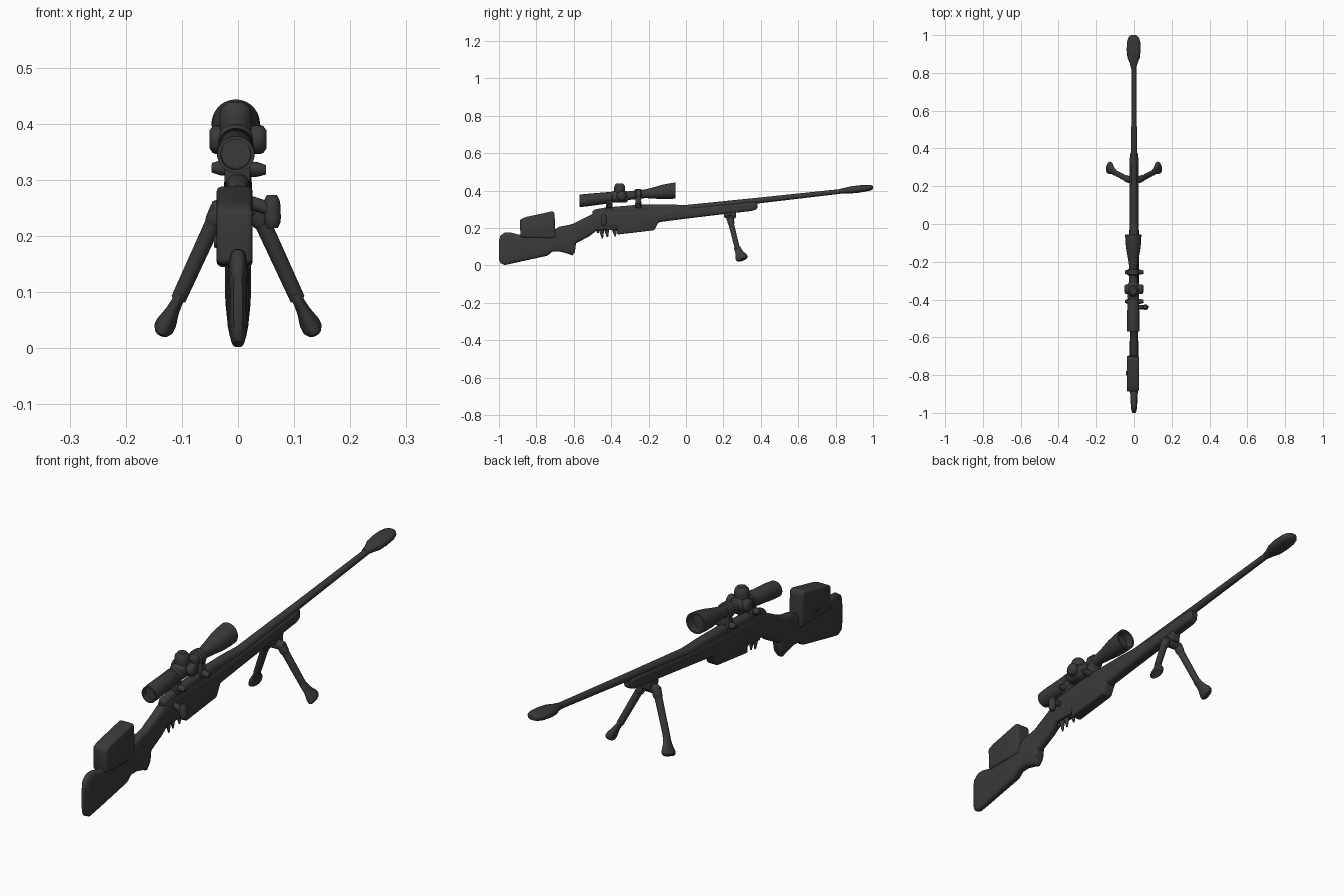
import bpy, bmesh, math
from mathutils import Vector

mat = bpy.data.materials.new("dark gunmetal")
mat.diffuse_color = (0.042, 0.042, 0.042, 1)


def finish(name, bm, angle=40):
    bmesh.ops.recalc_face_normals(bm, faces=bm.faces)
    me = bpy.data.meshes.new(name)
    bm.to_mesh(me)
    bm.free()
    me.materials.append(mat)
    me.shade_smooth()
    me.set_sharp_from_angle(angle=math.radians(angle))
    ob = bpy.data.objects.new(name, me)
    bpy.context.collection.objects.link(ob)
    return ob


def skin(name, rings, angle=40):
    bm = bmesh.new()
    loops = [[bm.verts.new(p) for p in r] for r in rings]
    n = len(loops[0])
    for a, b in zip(loops, loops[1:]):
        for i in range(n):
            bm.faces.new((a[i], a[(i + 1) % n], b[(i + 1) % n], b[i]))
    bm.faces.new(loops[0])
    bm.faces.new(loops[-1])
    return finish(name, bm, angle)


def sq(v, e):
    return math.copysign(abs(v) ** e, v)


def loft(name, stations, n=24, e=1.0, x=0.0, angle=40):
    """Stations along y: (y, z centre, half width, half height)."""
    rings = []
    for y, z, rx, rz in stations:
        rings.append([(x + rx * sq(math.cos(2 * math.pi * (i + .5) / n), e), y,
                       z + rz * sq(math.sin(2 * math.pi * (i + .5) / n), e)) for i in range(n)])
    return skin(name, rings, angle)


def rod(name, a, b, radii, n=16, flat=1.0):
    """Rod from a to b; radii = [(t, r)], flat squeezes the second axis."""
    a, b = Vector(a), Vector(b)
    d = (b - a).normalized()
    ref = Vector((0, 1, 0)) if abs(d.y) < .8 else Vector((0, 0, 1))
    s = (ref - d * ref.dot(d)).normalized()
    t = d.cross(s)
    rings = []
    for k, r in radii:
        c = a.lerp(b, k)
        rings.append([c + s * r * math.cos(2 * math.pi * i / n) + t * r * flat * math.sin(2 * math.pi * i / n)
                      for i in range(n)])
    return skin(name, rings)


def slab(name, pts, x0, x1, bevel):
    """Side profile in (y, z) extruded across x with rounded edges."""
    bm = bmesh.new()
    f = bm.faces.new([bm.verts.new((x0, y, z)) for y, z in pts])
    ext = bmesh.ops.extrude_face_region(bm, geom=[f])
    bmesh.ops.translate(bm, vec=(x1 - x0, 0, 0),
                        verts=[v for v in ext["geom"] if isinstance(v, bmesh.types.BMVert)])
    bmesh.ops.bevel(bm, geom=bm.edges[:], offset=bevel, segments=3, affect='EDGES', profile=.5)
    return finish(name, bm)


PUFF = [(0, .6), (.15, .92), (.3, 1), (.7, 1), (.85, .92), (1, .6)]


def knob(name, a, b, r, n=20, flat=1.0):
    return rod(name, a, b, [(t, k * r) for t, k in PUFF], n, flat)


# stock: (y, bottom, top, half width)
stock = [(-1.0, .03, .135, .008), (-.992, .012, .16, .013), (-.97, .002, .176, .016),
         (-.94, .008, .177, .018), (-.895, .018, .165, .02), (-.74, .052, .17, .023),
         (-.715, .073, .185, .023), (-.675, .074, .208, .023), (-.63, .062, .216, .023),
         (-.608, .053, .222, .022), (-.594, .07, .228, .022), (-.588, .118, .231, .021),
         (-.55, .138, .25, .021), (-.515, .157, .268, .022), (-.48, .185, .285, .023),
         (-.45, .195, .293, .024), (-.37, .195, .296, .025), (-.2, .2, .298, .026),
         (-.14, .232, .3, .026), (0, .25, .308, .025), (.2, .274, .326, .024),
         (.35, .291, .341, .023), (.372, .298, .341, .02), (.382, .308, .338, .013)]
loft("stock", [(y, (a + b) / 2, w, (b - a) / 2) for y, a, b, w in stock], 28, .55)

# adjustable cheek rest straddling the stock
slab("cheek_rest", [(-.885, .15), (-.888, .245), (-.86, .258), (-.712, .29), (-.703, .28), (-.697, .145)],
     -.038, .026, .009)
rod("cheek_rest_screw", (-.036, -.79, .19), (-.043, -.79, .19), [(0, .012), (1, .01)])

# receiver, magazine, bolt
loft("receiver", [(-.5, .272, .012, .018), (-.485, .278, .018, .022), (-.43, .284, .021, .026),
                  (-.25, .294, .022, .031), (-.08, .296, .022, .03), (.02, .3, .02, .022),
                  (.1, .311, .016, .016)], 20, .75)
slab("magazine", [(-.368, .165), (-.17, .188), (-.145, .235), (-.15, .28), (-.372, .27)], -.025, .025, .008)
rod("bolt_handle", (.015, -.44, .262), (.058, -.44, .248), [(0, .012), (1, .012)])
knob("bolt_knob", (.06, -.44, .273), (.062, -.44, .214), .015)

# trigger group: tapered points under the action
for i, (y, z, r) in enumerate([(-.47, .172, .012), (-.447, .145, .013), (-.42, .152, .013), (-.378, .155, .013)]):
    rod(f"trigger_part_{i}", (0, y - .008, .225), (0, y, z), [(0, r * 1.3), (.5, r), (1, r * .3)], 12, .7)
slab("trigger_plate", [(-.49, .19), (-.36, .19), (-.36, .23), (-.49, .23)], -.02, .02, .006)


# barrel and flattened muzzle brake on the same rising line
def bz(y):
    return .304 + .111 * y


loft("barrel", [(y, bz(y), r, r) for y, r in [(-.05, .02), (.1, .0185), (.4, .0155), (.86, .0125)]], 20)
loft("muzzle_brake", [(y, bz(y) + .002, rx, rz) for y, rx, rz in
                      [(.82, .013, .012), (.85, .02, .015), (.88, .033, .019), (.92, .037, .02), (.96, .036, .018),
                       (.985, .029, .015), (.996, .02, .011), (1.0, .011, .007)]], 24, .85, -.002)


# telescopic sight with recessed ends
def sz(y):
    return .4 + (y + .06) * .108


loft("scope", [(y, sz(y), r, r) for y, r in
               [(-.555, .026), (-.57, .027), (-.57, .033), (-.54, .034), (-.42, .031), (-.405, .024),
                (-.22, .023), (-.18, .029), (-.13, .038), (-.09, .042), (-.056, .043), (-.056, .036),
                (-.09, .034)]], 32, 1, -.004)
y = -.355
loft("turret_housing", [(y - .045, sz(y), .024, .024), (y - .035, sz(y), .031, .031),
                        (y + .035, sz(y), .031, .031), (y + .045, sz(y), .024, .024)], 24, .8, -.004)
knob("elevation_turret", (-.004, y, sz(y)), (-.004, y, .438), .029)
for s, nm in ((-1, "left"), (1, "right")):
    knob(f"{nm}_turret", (s * .012, y + .01, sz(y) + .004), (s * .051, y + .01, sz(y) + .004), .026)

# scope rings, mounts and clamp screws
for nm, y in (("rear", -.41), ("front", -.255)):
    loft(f"{nm}_scope_ring", [(y - .017, sz(y), .026, .026), (y - .013, sz(y), .031, .031),
                              (y + .013, sz(y), .031, .031), (y + .017, sz(y), .026, .026)], 24, 1, -.004)
    slab(f"{nm}_mount", [(y - .018, .295), (y + .018, .295), (y + .014, sz(y)), (y - .014, sz(y))],
         -.024, .022, .004)
    knob(f"{nm}_clamp_screw", (-.047, y, .322), (.05, y, .318), .014, 16)

# bipod
slab("bipod_bracket", [(.205, .255), (.265, .25), (.27, .295), (.2, .29)], -.02, .02, .006)
knob("bipod_pivot", (-.046, .235, .25), (.046, .235, .25), .019)
for s, nm in ((-1, "left"), (1, "right")):
    knob(f"{nm}_bipod_hinge", (s * .026, .235, .262), (s * .046, .243, .215), .018)
    rod(f"{nm}_bipod_leg", (s * .034, .236, .245), (s * .106, .275, .088), [(0, .015), (1, .0135)])
    rod(f"{nm}_bipod_foot", (s * .1, .271, .1), (s * .132, .3, .036),
        [(0, .014), (.1, .018), (.3, .019), (.55, .023), (.85, .033), (1, .033), (1.08, .026)], 20, .55)
